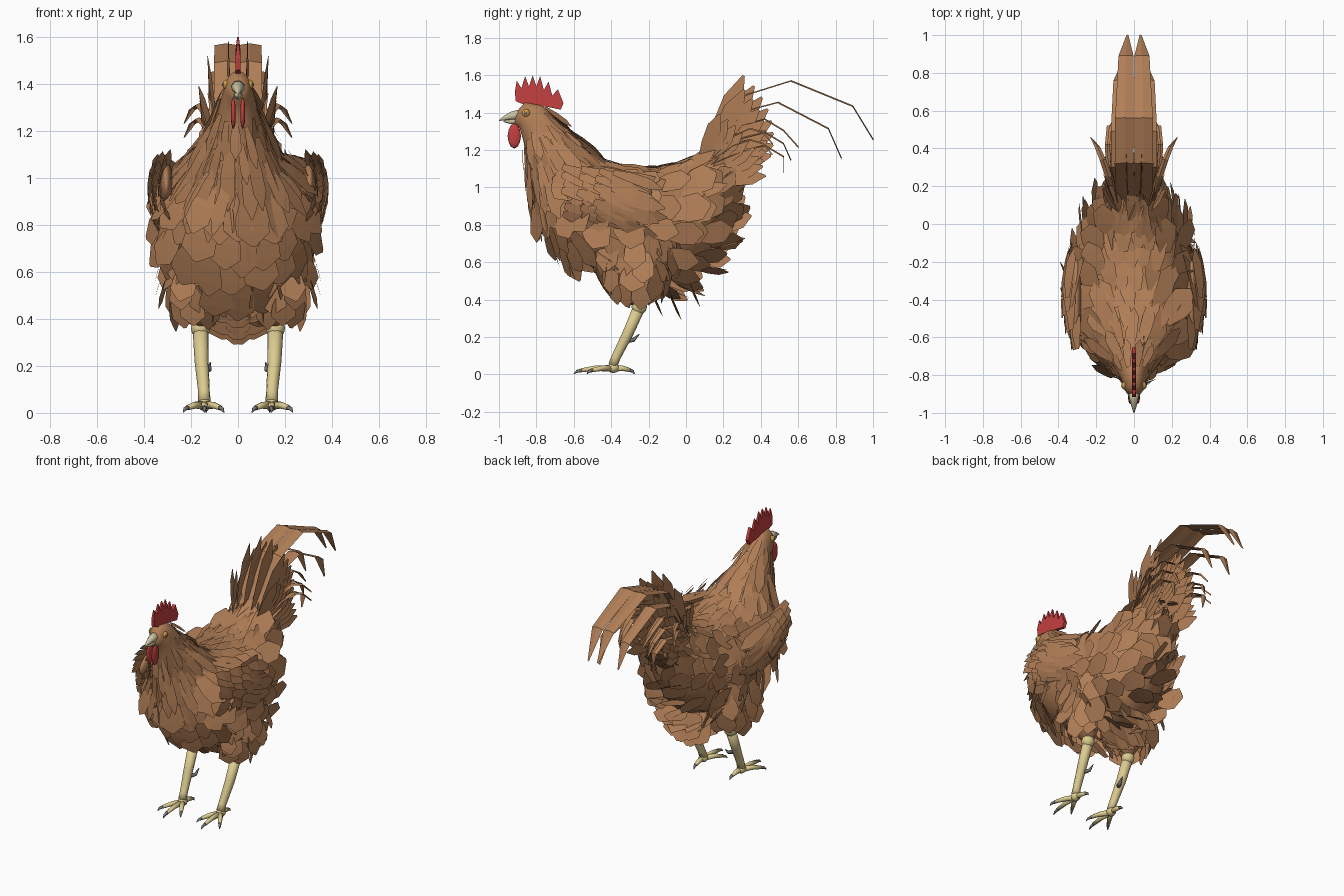
import bpy, bmesh, math, random
from mathutils import Vector as V, Matrix

if "Cube" in bpy.data.objects:
    bpy.data.objects.remove(bpy.data.objects["Cube"])

random.seed(4)
rnd = random.uniform


def mat(name, c):
    m = bpy.data.materials.new(name)
    m.diffuse_color = (*c, 1)
    m.use_nodes = True
    m.node_tree.nodes["Principled BSDF"].inputs["Base Color"].default_value = m.diffuse_color
    return m


BROWN = mat("brown", (0.44, 0.21, 0.095))
RED = mat("red", (0.55, 0.05, 0.05))
HORN = mat("yellow_horn", (0.72, 0.60, 0.28))
BILL = mat("bill", (0.60, 0.55, 0.36))
CLAW = mat("claw_grey", (0.2, 0.19, 0.19))
AMBER = mat("amber", (0.62, 0.33, 0.06))


def finish(bm, name, m, mirror=False, smooth=False, normals=True):
    if normals:
        bmesh.ops.recalc_face_normals(bm, faces=bm.faces)
    me = bpy.data.meshes.new(name)
    bm.to_mesh(me)
    bm.free()
    ob = bpy.data.objects.new(name, me)
    bpy.context.collection.objects.link(ob)
    me.materials.append(m)
    for p in me.polygons:
        p.use_smooth = smooth
    if mirror:
        md = ob.modifiers.new("mirror", 'MIRROR')
        md.use_mirror_merge = False


def skin(bm, rings):  # join vertex rings with quads and cap both ends
    rs = [[bm.verts.new(p) for p in r] for r in rings]
    n = len(rs[0])
    for a, b in zip(rs, rs[1:]):
        for i in range(n):
            bm.faces.new((a[i], a[(i + 1) % n], b[(i + 1) % n], b[i]))
    bm.faces.new(rs[0])
    bm.faces.new(rs[-1])


def tube(bm, pts, radii, n=8):
    pts = [V(p) for p in pts]
    rings = []
    for i, p in enumerate(pts):
        d = (pts[min(i + 1, len(pts) - 1)] - pts[max(i - 1, 0)]).normalized()
        s = d.cross(V((0.3, 0, 1))).normalized()
        u = s.cross(d)
        rings.append([p + radii[i] * (s * math.cos(k * math.tau / n) + u * math.sin(k * math.tau / n))
                      for k in range(n)])
    skin(bm, rings)


def ball(bm, c, s, sub=2):
    bmesh.ops.create_icosphere(bm, subdivisions=sub, radius=1,
                               matrix=Matrix.Translation(c) @ Matrix.Diagonal((*s, 1)))


def strip(bm, rows):
    vs = [[bm.verts.new(p) for p in r] for r in rows]
    for a, b in zip(vs, vs[1:]):
        for i in range(len(a) - 1):
            bm.faces.new((a[i], a[i + 1], b[i + 1], b[i]))


def feather(bm, base, d, nrm, length, width, droop=0.06):
    d = d.normalized()
    side = d.cross(nrm).normalized()
    up = side.cross(d)
    rows = []
    for s, w in ((0, .5), (.4, .95), (.74, 1), (1, .12)):
        c = base + d * length * s - up * droop * length * s * s
        h = side * width * w / 2
        rows.append((c - h, c + h))
    strip(bm, rows)


def surf(secs, t, a):  # point, flow direction and outward normal on a lofted form
    def pt(t, a):
        i = min(int(t), len(secs) - 2)
        y1, z1, y2, z2, w, x = [p + (q - p) * (t - i) for p, q in zip(secs[i], secs[i + 1])]
        c = V((x, (y1 + y2) / 2, (z1 + z2) / 2))
        return c + V((w * math.sin(a), (y1 - y2) / 2 * math.cos(a), (z1 - z2) / 2 * math.cos(a))), c
    p, c = pt(t, a)
    d = (pt(min(t + .3, len(secs) - 1), a)[0] - pt(max(t - .3, 0), a)[0]).normalized()
    e = pt(t, a + .05)[0] - pt(t, a - .05)[0]
    n = d.cross(e).normalized()
    if n.dot(p - c) < 0:
        n = -n
    return p, d, n


def loft(name, secs, mirror=False, n=24):
    bm = bmesh.new()
    skin(bm, [[surf(secs, t, k * math.tau / n)[0] for k in range(n)] for t in range(len(secs))])
    finish(bm, name, BROWN, mirror, True)


def scatter(bm, secs, t0, t1, rows, count, length, width, flare=.2, a0=0, a1=math.tau, sag=0):
    for r in range(rows):
        t = t0 + (t1 - t0) * r / max(rows - 1, 1)
        for k in range(count):
            a = a0 + (a1 - a0) * (k + .5 * (r % 2) + rnd(.1, .4)) / count
            p, d, n = surf(secs, max(0, t + rnd(-.12, .12)), a)
            low = max(0, -math.cos(a) + .3)
            d = d + n * flare * rnd(.6, 1.4) + V((rnd(-.2, .2), rnd(-.12, .12), -sag * low))
            roll = n + V((rnd(-.25, .25), rnd(-.25, .25), rnd(-.2, .2)))
            feather(bm, p + n * .006, d, roll, length * rnd(.85, 1.15), width * rnd(.85, 1.15))


# body core: back (y, z), front/belly (y, z), half width, x centre
BODY = [(-.91, 1.40, -.915, 1.34, .025, 0), (-.86, 1.455, -.89, 1.32, .052, 0),
        (-.77, 1.44, -.87, 1.25, .066, 0), (-.70, 1.37, -.85, 1.14, .09, 0),
        (-.60, 1.26, -.82, 1.0, .135, 0), (-.50, 1.17, -.78, .85, .205, 0),
        (-.38, 1.125, -.67, .68, .275, 0), (-.22, 1.105, -.45, .54, .305, 0),
        (-.08, 1.115, -.2, .47, .285, 0), (.03, 1.15, .02, .54, .225, 0),
        (.10, 1.18, .14, .68, .155, 0), (.15, 1.19, .2, .84, .1, 0),
        (.18, 1.17, .21, 1.0, .04, 0)]
loft("body", BODY)
THIGH = [(-.02, .78, -.44, .74, .13, .165), (-.07, .60, -.42, .58, .115, .175),
         (-.15, .48, -.36, .46, .078, .17), (-.21, .38, -.29, .37, .033, .157)]
loft("thigh", THIGH, True)

# body plumage
bm = bmesh.new()
scatter(bm, BODY, 4.6, 8.2, 6, 16, .2, .14, .32, .5, math.tau - .5, .35)
scatter(bm, BODY, 8.6, 11.3, 5, 13, .18, .135, .36, .5, math.tau - .5, .45)
scatter(bm, BODY, 5.5, 9, 6, 5, .2, .09, .06, -.6, .6)
finish(bm, "body_feathers", BROWN, normals=False)

# neck hackles, longer toward the shoulders
bm = bmesh.new()
scatter(bm, BODY, 2.3, 2.9, 2, 12, .17, .045, .12)
scatter(bm, BODY, 3.1, 4.3, 4, 15, .26, .065, .17)
finish(bm, "neck_hackles", BROWN, normals=False)

# saddle feathers over the rump
bm = bmesh.new()
scatter(bm, BODY, 8, 11.2, 5, 10, .24, .06, .14, -1.3, 1.3)
finish(bm, "saddle_feathers", BROWN, normals=False)

bm = bmesh.new()
scatter(bm, THIGH, .1, 1.5, 4, 8, .17, .125, .3)
finish(bm, "thigh_feathers", BROWN, True, normals=False)

# belly fluff hanging between the legs
bm = bmesh.new()
for y, z in ((-.3, .54), (-.2, .49), (-.1, .47), (0, .54)):
    for x in (.02, .09):
        feather(bm, V((x, y, z)), V((-x * 2, .35, -1)), V((.1, -1, 0)), .2 - x * .3, .13)
finish(bm, "belly_fluff", BROWN, True, normals=False)

# wings: shell, long flight feathers, rows of coverts
bm = bmesh.new()
ball(bm, (.305, -.40, .97), (.032, .22, .1), 3)
finish(bm, "wing", BROWN, True, True)
bm = bmesh.new()
for i in range(10):
    k = i / 9
    feather(bm, V((.335 + .025 * math.sin(k * 3), -.44 + .03 * k, 1.09 - .26 * k)),
            V((-.17, 1, -.24 + .1 * k)), V((1, .1, .5 - .4 * k)), .58 - .16 * k, .085, .08)
for r in range(4):
    for i in range(7):
        k = i / 6
        y = -.65 + .085 * r
        x = .275 + .08 * math.sin(.3 + r * .5) + .03 * math.sin(k * 3.1)
        feather(bm, V((x, y + rnd(-.02, .02), 1.11 - .25 * k - .01 * r)),
                V((.12 - .05 * r, 1, -.3 + rnd(-.15, .15))), V((1, -.2, .9 - 1.4 * k)), .22 + .02 * r, .075, .12)
finish(bm, "wing_feathers", BROWN, True, normals=False)

# upright tail fan and spreading coverts
bm = bmesh.new()
for layer in range(2):
    for i in range(8):
        k = i / 7
        a = math.radians(67 - 57 * k - 4 * layer)
        feather(bm, V((.03 + .045 * layer, .1, 1.11)), V((.05 + .1 * layer, math.cos(a), math.sin(a))),
                V((1, 0, .2)), (.53 - .17 * k) * (1 - .12 * layer), .11, .03)
for i in range(9):
    a = math.radians(70 - 8 * i)
    feather(bm, V((.085, .08 + .008 * i, 1.13 - .012 * i)), V((.36 - .01 * i, math.cos(a), math.sin(a))),
            V((1, -.2, .1)), .29, .08)
finish(bm, "tail_fan", BROWN, True, normals=False)


# arched sickle feathers: path points (x, y, z) and width, slightly creased
def sickle(bm, pts, width):
    rows = []
    for i, p in enumerate(pts):
        h = V((width * (1, 1, 1, .8, .1)[i] / 2, 0, 0))
        rows.append((V(p) - h, V(p) + V((0, .003, .008)), V(p) + h))
    strip(bm, rows)


bm = bmesh.new()
sickle(bm, [(.05, .1, 1.15), (.052, .32, 1.49), (.05, .56, 1.565), (.042, .89, 1.43), (.035, 1.0, 1.25)], .1)
sickle(bm, [(.06, .12, 1.14), (.08, .3, 1.40), (.08, .49, 1.45), (.075, .76, 1.31), (.07, .83, 1.15)], .085)
for j in range(3):
    x, z = .09 + .012 * j, 1.36 - .07 * j
    sickle(bm, [(x, .13, 1.12), (x + .01, .3, z - .03), (x + .015, .42, z), (x + .01, .52, z - .06),
                (x, .6 - .04 * j, z - .15)], .05)
for j in range(2):
    sickle(bm, [(.1, .12, 1.13), (.135, .25, 1.27 - .05 * j), (.165, .34, 1.31 - .06 * j),
                (.195, .41, 1.29 - .06 * j), (.23, .46, 1.23 - .06 * j)], .035)
finish(bm, "tail_sickles", BROWN, True, normals=False)

# comb: serrated plate, thinner at the points
prof = [(-.86, 1.44), (-.91, 1.46), (-.915, 1.51), (-.905, 1.57), (-.88, 1.53), (-.86, 1.595), (-.84, 1.54),
        (-.82, 1.6), (-.80, 1.54), (-.78, 1.595), (-.76, 1.52), (-.735, 1.565), (-.715, 1.49), (-.685, 1.525),
        (-.655, 1.45), (-.67, 1.415), (-.74, 1.43)]
bm = bmesh.new()
f = bm.faces.new([bm.verts.new((-.011, y, z)) for y, z in prof])
ext = bmesh.ops.extrude_face_region(bm, geom=[f])
bmesh.ops.translate(bm, vec=(.022, 0, 0), verts=[v for v in ext["geom"] if isinstance(v, bmesh.types.BMVert)])
for v in bm.verts:
    v.co.x *= .35 if v.co.z > 1.55 else 1
finish(bm, "comb", RED)


def part(name, c, s, m):  # small mirrored ellipsoid
    bm = bmesh.new()
    ball(bm, c, s)
    finish(bm, name, m, True, True)


part("wattle", (.02, -.918, 1.275), (.011, .036, .068), RED)
part("eye", (.05, -.855, 1.397), (.016, .022, .022), AMBER)
part("pupil", (.062, -.858, 1.397), (.006, .009, .009), CLAW)

# beak
bm = bmesh.new()
tube(bm, [(0, -.88, 1.385), (0, -.93, 1.383), (0, -.97, 1.37), (0, -1.0, 1.357)], [.034, .024, .013, .002])
tube(bm, [(0, -.88, 1.355), (0, -.94, 1.352), (0, -.975, 1.352)], [.024, .014, .003])
finish(bm, "beak", BILL, False, True)

# legs: hock, shank, toes; then claws and spur
bm = bmesh.new()
ball(bm, (.16, -.25, .36), (.042, .042, .042))
tube(bm, [(.16, -.245, .37), (.155, -.31, .22), (.145, -.375, .09), (.143, -.39, .05)], [.034, .03, .025, .027], 10)
ball(bm, (.143, -.39, .035), (.03, .034, .028))
toes = [(.143, -.60), (.06, -.53), (.233, -.53), (.135, -.275)]
root = V((.143, -.39, .032))
for x, y in toes:
    e = V((x, y, .02))
    tube(bm, [root, root.lerp(e, .45) + V((0, 0, .006)), root.lerp(e, .8)], [.019, .015, .011])
finish(bm, "leg", HORN, True, True)
bm = bmesh.new()
for x, y in toes:
    e = V((x, y, .002))
    tube(bm, [root.lerp(V((x, y, .02)), .76), root.lerp(e, .92) + V((0, 0, .012)), e], [.011, .008, .002], 6)
tube(bm, [(.14, -.315, .18), (.122, -.28, .185), (.118, -.25, .215)], [.014, .011, .002], 6)
finish(bm, "claws_and_spur", CLAW, True, True)
